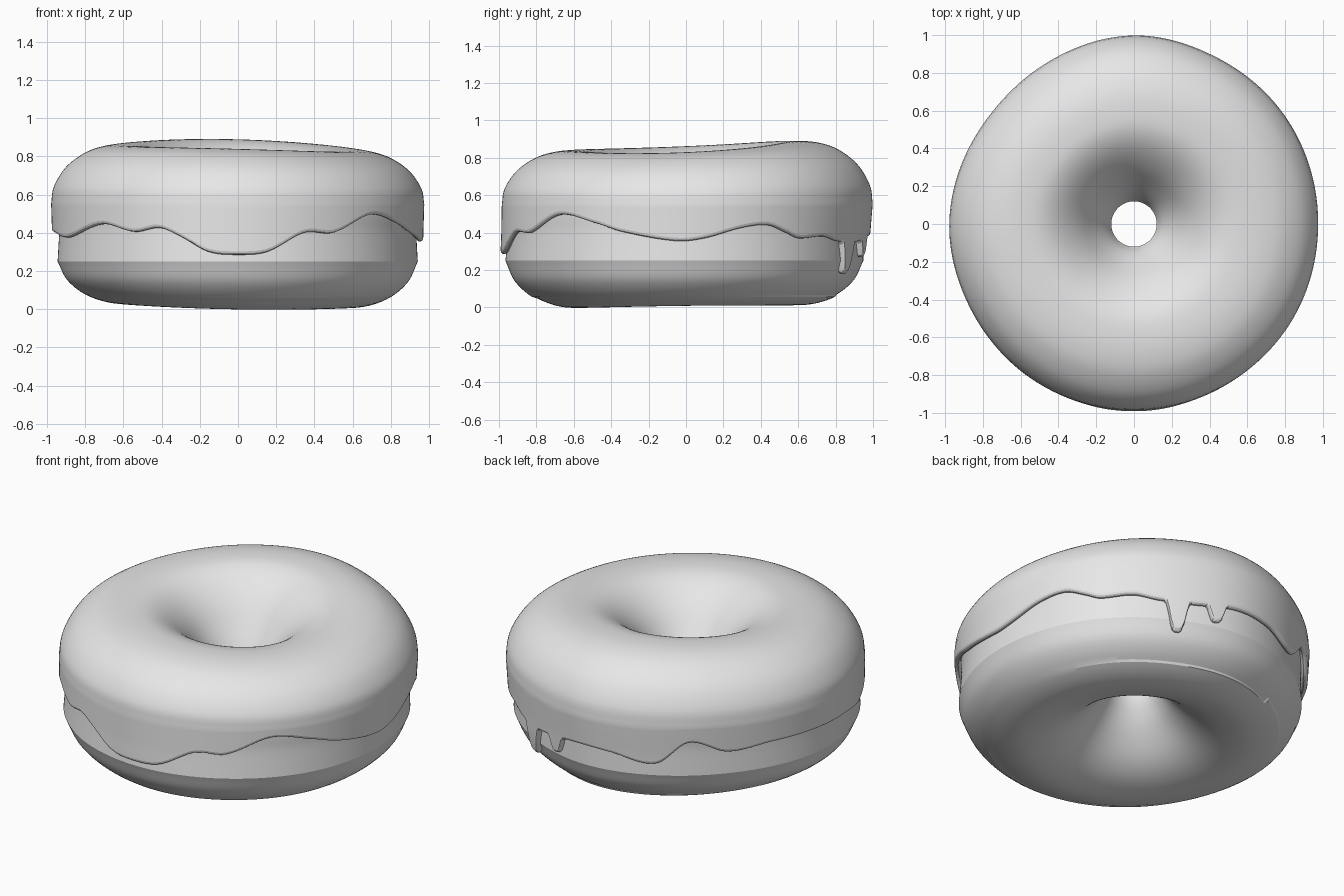
import bpy
import math

SEGMENTS = 480
HOLE = 0.12


def hermite(keys, x):
    """Smooth curve through sorted (x, y) keys."""
    n = len(keys)
    i = 0
    while i < n - 2 and x > keys[i + 1][0]:
        i += 1

    def slope(k):
        a, b = keys[max(k - 1, 0)], keys[min(k + 1, n - 1)]
        return (b[1] - a[1]) / (b[0] - a[0])

    (x0, y0), (x1, y1) = keys[i], keys[i + 1]
    h = x1 - x0
    t = (x - x0) / h
    return (y0 * (1 + 2 * t) * (1 - t) ** 2 + h * slope(i) * t * (1 - t) ** 2
            + y1 * t * t * (3 - 2 * t) + h * slope(i + 1) * t * t * (t - 1))


def around(keys):
    """Repeat keys on both sides so a curve closes over a full turn."""
    return [(a + turn, v) for turn in (-360, 0, 360) for a, v in keys]


def smooth_path(points, steps):
    """Sample a smooth path through (radius, height) points."""
    radii = list(enumerate(p[0] for p in points))
    heights = list(enumerate(p[1] for p in points))
    total = (len(points) - 1) * steps
    return [(hermite(radii, k / steps), hermite(heights, k / steps))
            for k in range(total + 1)]


# Outer radius by angle, and height of the icing rim by angle
RADIUS = around([(0, .975), (38, .983), (65, .985), (90, .998), (121, .968),
                 (143, .957), (180, .978), (206, .975), (236, .982),
                 (270, .985), (301, .98), (327, .98)])
RIM = around([(6, .37), (18, .425), (27, .44), (34, .4), (39, .37), (50, .38),
              (58, .355), (70, .35), (87, .38), (100, .37), (115, .33),
              (126, .46), (139, .39), (155, .41), (187, .4), (203, .375),
              (223, .445), (236, .405), (245, .425), (252, .38), (261, .3),
              (270, .285), (279, .3), (291, .4), (301, .4), (316, .495),
              (330, .45), (339, .405), (357, .355)])
DRIPS = [(64.5, .175, 3), (78, .095, 2.6)]


def rim_height(angle):
    z = hermite(RIM, angle)
    for centre, depth, width in DRIPS:
        z -= depth * math.exp(-((angle - centre) / width) ** 4)
    return z


def place(r, z, angle):
    """Turn a profile point to an angle and add the hand-made unevenness."""
    a = math.radians(angle)
    s, c, c2 = math.sin(a), math.cos(a), math.cos(2 * a)
    if r > HOLE:
        r = HOLE + (r - HOLE) * (hermite(RADIUS, angle) - HOLE) / (1 - HOLE)
    if r > .8:
        r -= s * (.55 - min(max(z, .25), .55)) * .05
    top = min(max((z - .5) / .35, 0), 1)
    bottom = min(max(1 - z / .25, 0), 1)
    z += top * (.025 * s - .016 * c - .009 * c2)
    z += bottom * (.0138 + .0075 * s - .01 * c + .006 * c2)
    return (r * c, r * s, z)


def revolve(name, profile_at, closed, material):
    """Sweep an angle-dependent profile round the z axis."""
    verts, rows = [], 0
    for j in range(SEGMENTS):
        angle = 360 * j / SEGMENTS
        profile = profile_at(angle)
        rows = len(profile)
        verts += [place(r, z, angle) for r, z in profile]
    faces = []
    for j in range(SEGMENTS):
        a, b = j * rows, (j + 1) % SEGMENTS * rows
        for i in range(rows if closed else rows - 1):
            k = (i + 1) % rows
            faces.append((a + i, b + i, b + k, a + k))
    mesh = bpy.data.meshes.new(name)
    mesh.from_pydata(verts, [], faces)
    mesh.materials.append(material)
    obj = bpy.data.objects.new(name, mesh)
    bpy.context.collection.objects.link(obj)
    bpy.ops.object.select_all(action='DESELECT')
    obj.select_set(True)
    bpy.context.view_layer.objects.active = obj
    bpy.ops.object.shade_smooth_by_angle(angle=math.radians(14))
    return obj


cube = bpy.data.objects.get("Cube")
if cube:
    bpy.data.objects.remove(cube, do_unlink=True)

grey = bpy.data.materials.new("light_grey")
grey.use_nodes = True
colour = (.8, .8, .8, 1)
grey.diffuse_color = colour
grey.node_tree.nodes["Principled BSDF"].inputs["Base Color"].default_value = colour

# Dough ring, with a crease where the side wall meets the rounded base
dough = smooth_path([(.965, .25), (.957, .4), (.955, .55), (.88, .72),
                     (.72, .81), (.5, .81), (.35, .72), (.22, .55),
                     (.145, .44), (.13, .39), (.16, .31), (.25, .19),
                     (.37, .08), (.5, .018), (.65, 0), (.8, .045),
                     (.91, .135), (.965, .25)], 6)[:-1]
revolve("dough", lambda angle: dough, True, grey)

# Icing: a wavy rim with a rounded lip, rising over the top into the hole
SIDE = [(.1, .93), (.15, .965), (.25, .99), (.4, .995), (.55, 1)]
crown = smooth_path([(1, .55), (.985, .64), (.92, .74), (.82, .812),
                     (.72, .845), (.61, .855), (.5, .845), (.4, .8),
                     (.3, .715), (.21, .6), (.15, .51), (HOLE, .44)], 5)


def icing_profile(angle):
    rim = rim_height(angle)
    edge = hermite(SIDE, rim)
    lip = [(edge - .045, rim + .03), (edge - .032, rim + .006),
           (edge - .022, rim), (edge - .01, rim + .002),
           (edge - .003, rim + .008)]
    start = rim + .018
    side = [start + (.55 - start) * k / 12 for k in range(12)]
    return lip + [(hermite(SIDE, z), z) for z in side] + crown


revolve("icing", icing_profile, False, grey)
